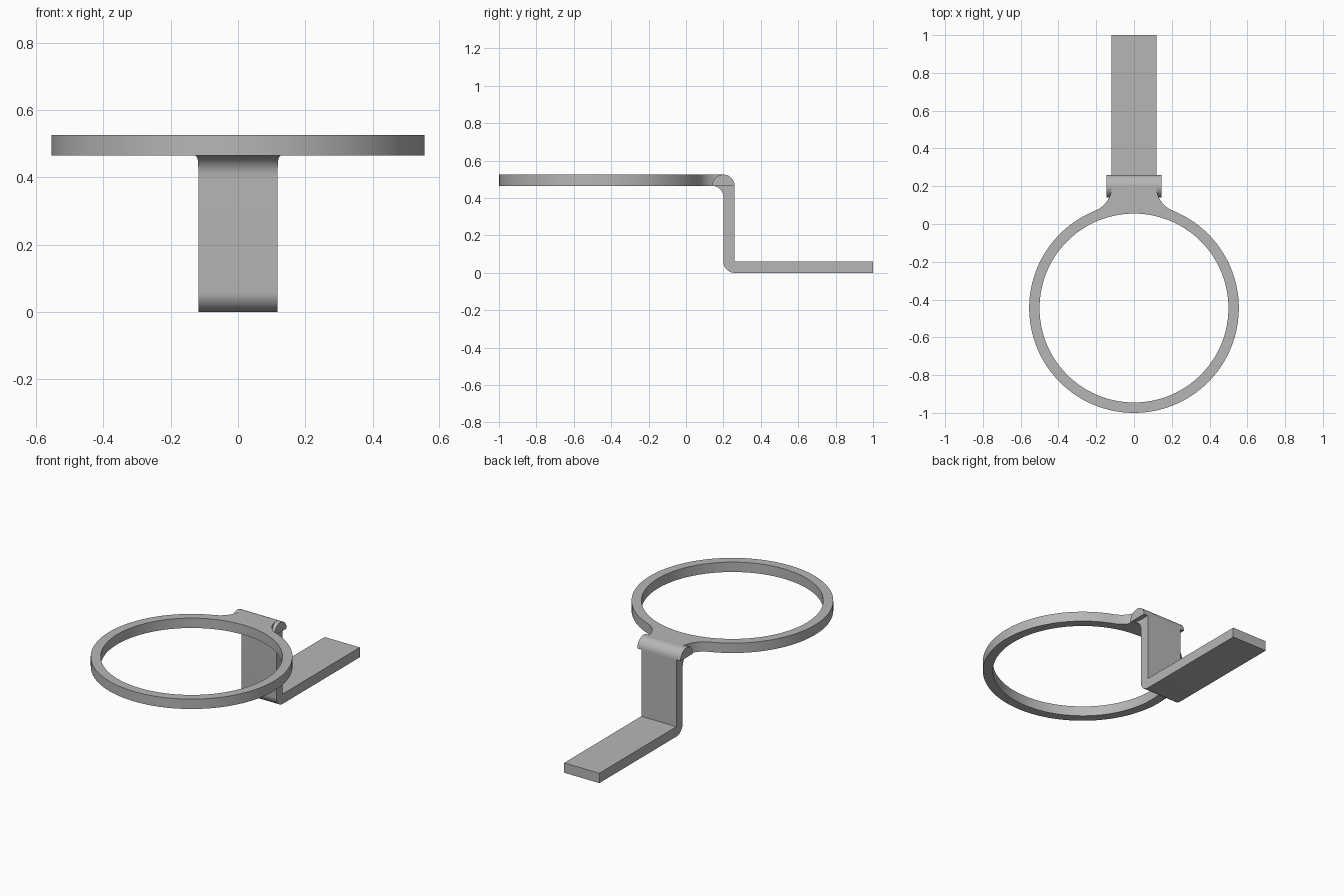
import bpy, bmesh
from math import sin, cos, pi, atan2, radians, sqrt, hypot
from mathutils import Vector

if "Cube" in bpy.data.objects:
    bpy.data.objects.remove(bpy.data.objects["Cube"])

GREY = (0.47, 0.47, 0.47, 1)
mat = bpy.data.materials.new("plain grey")
mat.use_nodes = True
mat.diffuse_color = GREY
mat.node_tree.nodes["Principled BSDF"].inputs["Base Color"].default_value = GREY

T = 0.06                      # sheet thickness
HALF = 0.118                  # half width of the strip
Y0, TOP = 0.2, 0.525          # front of the upright, top of the ring
LOW = TOP - T
RING_Y, R_OUT, R_IN = -0.445, 0.555, 0.5


def arc(cx, cy, r, a0, a1, n):
    """Points on an arc, angles in degrees."""
    angles = [radians(a0 + (a1 - a0) * i / n) for i in range(n + 1)]
    return [(cx + r * cos(a), cy + r * sin(a)) for a in angles]


def finish(name, bm):
    bmesh.ops.remove_doubles(bm, verts=bm.verts, dist=1e-5)
    bmesh.ops.recalc_face_normals(bm, faces=bm.faces)
    mesh = bpy.data.meshes.new(name)
    bm.to_mesh(mesh)
    bm.free()
    mesh.materials.append(mat)
    obj = bpy.data.objects.new(name, mesh)
    bpy.context.collection.objects.link(obj)
    bpy.ops.object.select_all(action='DESELECT')
    obj.select_set(True)
    bpy.context.view_layer.objects.active = obj
    bpy.ops.object.shade_smooth_by_angle(angle=radians(30))
    return obj


def extrude_profile(name, points, half):
    """Extrude a closed (y, z) profile across x."""
    bm = bmesh.new()
    face = bm.faces.new([bm.verts.new((-half, y, z)) for y, z in points])
    out = bmesh.ops.extrude_face_region(bm, geom=[face])
    verts = [v for v in out["geom"] if isinstance(v, bmesh.types.BMVert)]
    bmesh.ops.translate(bm, verts=verts, vec=(2 * half, 0, 0))
    return finish(name, bm)


# Fillet tangent to the neck side and to the outside of the ring
rise = Y0 - RING_Y
fil_r = (HALF ** 2 + rise ** 2 - R_OUT ** 2) / (2 * (R_OUT - HALF))
fil_x = HALF + fil_r
touch = atan2(rise, fil_x) * 180 / pi


def neck_half(y):
    return fil_x - sqrt(max(fil_r ** 2 - (Y0 - y) ** 2, 0))


# Ring with flared neck: outer outline joined radially to the inner circle
right = arc(fil_x, Y0, fil_r, 180 + touch, 180, 12)
end = [(HALF * (1 - i / 6), Y0) for i in range(1, 12)]
left = [(-x, y) for x, y in reversed(right)]
rim = arc(0, RING_Y, R_OUT, 180 - touch, 360 + touch, 96)[1:-1]
outline = right + end + left + rim

bm = bmesh.new()
rows = []
for x, y in outline:
    d = Vector((x, y - RING_Y)).normalized() * R_IN
    section = [(x, y, LOW), (x, y, TOP),
               (d.x, d.y + RING_Y, TOP), (d.x, d.y + RING_Y, LOW)]
    rows.append([bm.verts.new(p) for p in section])
for a, b in zip(rows, rows[1:] + rows[:1]):
    for i in range(4):
        j = (i + 1) % 4
        bm.faces.new((a[i], a[j], b[j], b[i]))
finish("ring_and_neck", bm)

# Upright and foot: one bent strip, rounded at the outer lower corner
strip = [(Y0 + T, LOW), (Y0, LOW)]
strip += arc(Y0 + T, T, T, 180, 270, 12)
strip += [(1, 0), (1, T), (Y0 + T, T)]
extrude_profile("bent_strip", strip, HALF)

# Half-round bar over the upper bend, a little wider than the strip
extrude_profile("bend_bar", arc(Y0, LOW, T, 0, 180, 24), 0.145)

# Concave fillet under the neck, following the flare of the neck
bm = bmesh.new()
rows = []
for y, z in arc(Y0 - T, LOW - T, T, 90, 0, 12):
    w = neck_half(y)
    section = [(-w, y, LOW), (w, y, LOW), (w, y, z), (-w, y, z)]
    rows.append([bm.verts.new(p) for p in section])
for a, b in zip(rows, rows[1:]):
    for i in range(4):
        j = (i + 1) % 4
        bm.faces.new((a[i], a[j], b[j], b[i]))
bm.faces.new(rows[-1])
finish("underside_fillet", bm)
